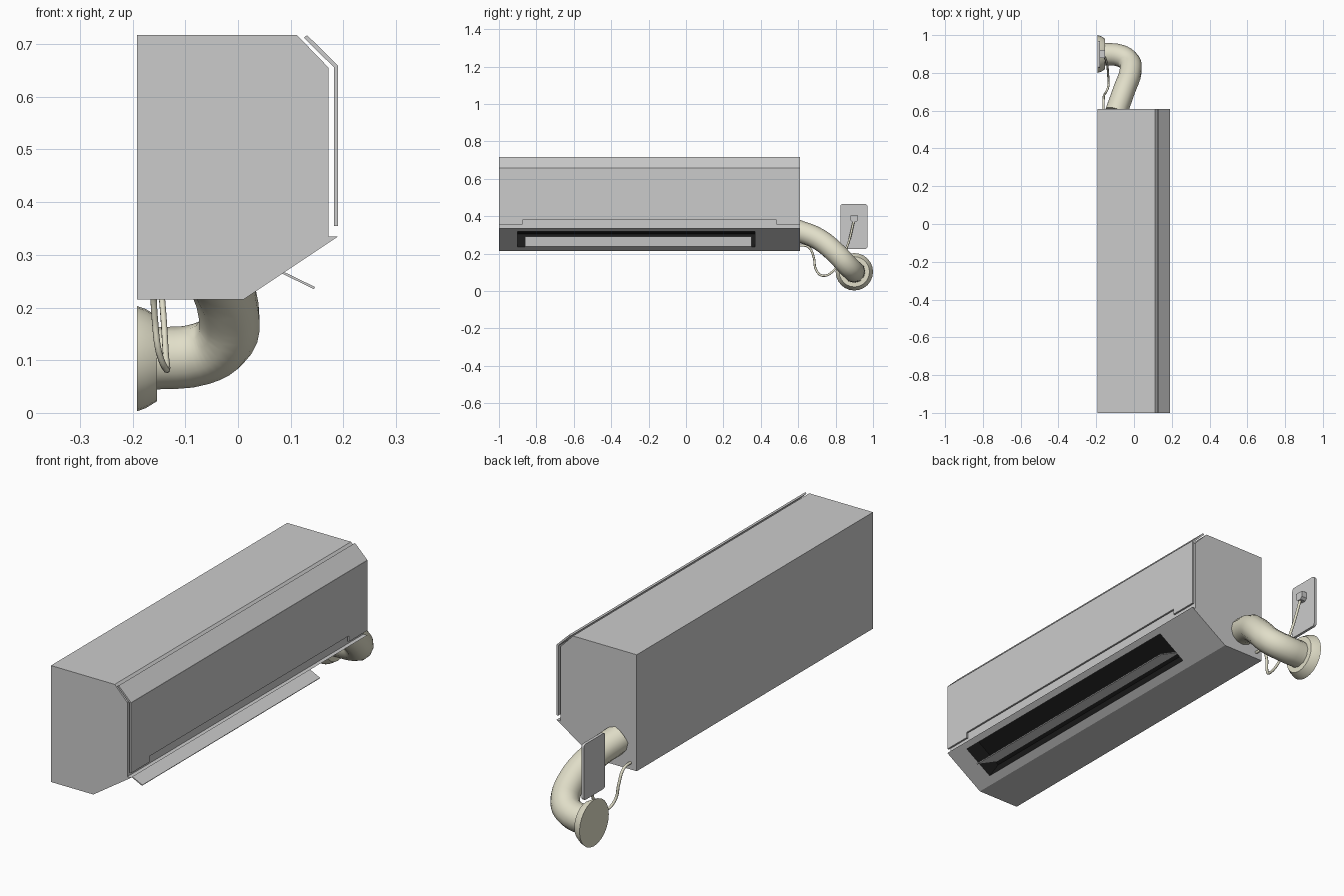
import bpy, bmesh, math
from mathutils import Vector

if "Cube" in bpy.data.objects:
    bpy.data.objects.remove(bpy.data.objects["Cube"])

Y0, Y1 = -1.0, 0.61


def material(name, color):
    m = bpy.data.materials.new(name)
    m.diffuse_color = (*color, 1)
    m.use_nodes = True
    m.node_tree.nodes["Principled BSDF"].inputs["Base Color"].default_value = m.diffuse_color
    return m


beige = material("beige_plastic", (0.75, 0.73, 0.58))
black = material("black_interior", (0.01, 0.01, 0.01))


def finish(name, bm, mat=None):
    bmesh.ops.recalc_face_normals(bm, faces=bm.faces)
    me = bpy.data.meshes.new(name)
    bm.to_mesh(me)
    bm.free()
    ob = bpy.data.objects.new(name, me)
    bpy.context.collection.objects.link(ob)
    if mat:
        me.materials.append(mat)
    return ob


def prism(points, offset):
    """Closed solid: polygon of 3D points swept along offset."""
    bm = bmesh.new()
    face = bm.faces.new([bm.verts.new(p) for p in points])
    ext = bmesh.ops.extrude_face_region(bm, geom=[face], use_keep_orig=True)
    verts = [g for g in ext["geom"] if isinstance(g, bmesh.types.BMVert)]
    bmesh.ops.translate(bm, verts=verts, vec=offset)
    bmesh.ops.recalc_face_normals(bm, faces=bm.faces)
    return bm


def along_y(profile, y0, y1):
    return prism([(x, y0, z) for x, z in profile], (0, y1 - y0, 0))


def tube(name, pts, radius, res, steps):
    cu = bpy.data.curves.new(name, 'CURVE')
    cu.dimensions = '3D'
    cu.bevel_depth, cu.bevel_resolution = radius, res
    cu.use_fill_caps = True
    cu.resolution_u = steps
    sp = cu.splines.new('BEZIER')
    sp.bezier_points.add(len(pts) - 1)
    for bp, p in zip(sp.bezier_points, pts):
        bp.co = p
        bp.handle_left_type = bp.handle_right_type = 'AUTO'
    tmp = bpy.data.objects.new(name, cu)
    bpy.context.collection.objects.link(tmp)
    bpy.context.view_layer.update()
    me = bpy.data.meshes.new_from_object(
        tmp.evaluated_get(bpy.context.evaluated_depsgraph_get()))
    bpy.data.objects.remove(tmp)
    ob = bpy.data.objects.new(name, me)
    bpy.context.collection.objects.link(ob)
    me.materials.clear()
    me.materials.append(beige)
    return ob


def smooth(ob, angle=40):
    bpy.ops.object.select_all(action='DESELECT')
    ob.select_set(True)
    bpy.context.view_layer.objects.active = ob
    bpy.ops.object.shade_smooth_by_angle(angle=math.radians(angle))


# Main casing with recessed air outlet in the sloped underside
lo, hi = Vector((0.01, 0, 0.215)), Vector((0.19, 0, 0.335))
bm = along_y([(-0.192, 0.215), (lo.x, lo.z), (hi.x, hi.z), (0.172, 0.335),
              (0.172, 0.655), (0.112, 0.717), (-0.192, 0.717)], Y0, Y1)
slope = max(bm.faces, key=lambda f: f.normal.dot(Vector((0.55, 0, -0.83))))
normal = slope.normal.copy()
bmesh.ops.inset_individual(bm, faces=[slope], thickness=0.02)
mid = slope.calc_center_median()
for v in slope.verts:
    p = lo.lerp(hi, 0.17 if v.co.z < mid.z else 0.87)
    v.co = (p.x, -0.9 if v.co.y < mid.y else 0.37, p.z)
ext = bmesh.ops.extrude_discrete_faces(bm, faces=[slope])
inner = ext["faces"][0]
bmesh.ops.translate(bm, verts=inner.verts, vec=normal * -0.085)
inner.material_index = 1
for e in inner.edges:
    for f in e.link_faces:
        f.material_index = 1
casing = finish("casing", bm)
casing.data.materials.append(material("grey_plastic", (0.8, 0.8, 0.8)))
casing.data.materials.append(black)

# Front panel with notched lower edge, and its slanted top strip
a, b = -0.875, 0.485
front = [(Y0, 0.355), (a, 0.355), (a, 0.38), (b, 0.38),
         (b, 0.355), (Y1, 0.355), (Y1, 0.658), (Y0, 0.658)]
finish("front_panel", prism([(0.182, y, z) for y, z in front], (0.008, 0, 0)))
finish("front_panel_top", along_y(
    [(0.182, 0.656), (0.19, 0.659), (0.131, 0.717), (0.125, 0.712)], Y0, Y1))

# Air deflector flap
finish("air_flap", along_y(
    [(0.033, 0.289), (0.144, 0.235), (0.146, 0.239), (0.035, 0.293)], -0.86, 0.35))

# Drain pipe curving from the casing to the wall
smooth(tube("pipe", [(-0.095, 0.59, 0.325), (-0.052, 0.71, 0.277),
                     (-0.018, 0.81, 0.195), (-0.026, 0.86, 0.14),
                     (-0.07, 0.89, 0.112), (-0.165, 0.9, 0.103)], 0.059, 4, 4), 50)

# Wall flange
bm = bmesh.new()
rings = []
for x, r in ((-0.192, 0.1), (-0.175, 0.094), (-0.154, 0.081)):
    rings.append([bm.verts.new((x, 0.9 + r * math.cos(t * math.pi / 12),
                                0.103 + r * math.sin(t * math.pi / 12)))
                  for t in range(24)])
for r0, r1 in zip(rings, rings[1:]):
    for i in range(24):
        j = (i + 1) % 24
        bm.faces.new((r0[i], r0[j], r1[j], r1[i]))
bm.faces.new(rings[0])
bm.faces.new(rings[-1])
smooth(finish("wall_flange", bm, beige))

# Power socket plate with rounded corners
c = 0.012
plate = []
for k, (y, z) in enumerate([(0.97, 0.465), (0.825, 0.465), (0.825, 0.225), (0.97, 0.225)]):
    cy, cz = y - c * (1 if y > 0.9 else -1), z - c * (1 if z > 0.3 else -1)
    for s in range(4):
        t = math.radians(90 * k + 30 * s)
        plate.append((-0.192, cy + c * math.cos(t), cz + c * math.sin(t)))
finish("socket_plate", prism(plate, (0.012, 0, 0)))

# Plug, tapering at the bottom
plug = [(0.88, 0.405), (0.92, 0.405), (0.92, 0.378), (0.91, 0.368), (0.89, 0.368), (0.88, 0.378)]
finish("plug", prism([(-0.182, y, z) for y, z in plug], (0.028, 0, 0)))

# Power cable
smooth(tube("power_cable", [(-0.162, 0.6, 0.245), (-0.161, 0.655, 0.235),
                            (-0.158, 0.683, 0.18), (-0.15, 0.695, 0.115),
                            (-0.136, 0.73, 0.082), (-0.137, 0.79, 0.11),
                            (-0.146, 0.86, 0.235), (-0.164, 0.898, 0.375)],
            0.006, 2, 6), 60)
